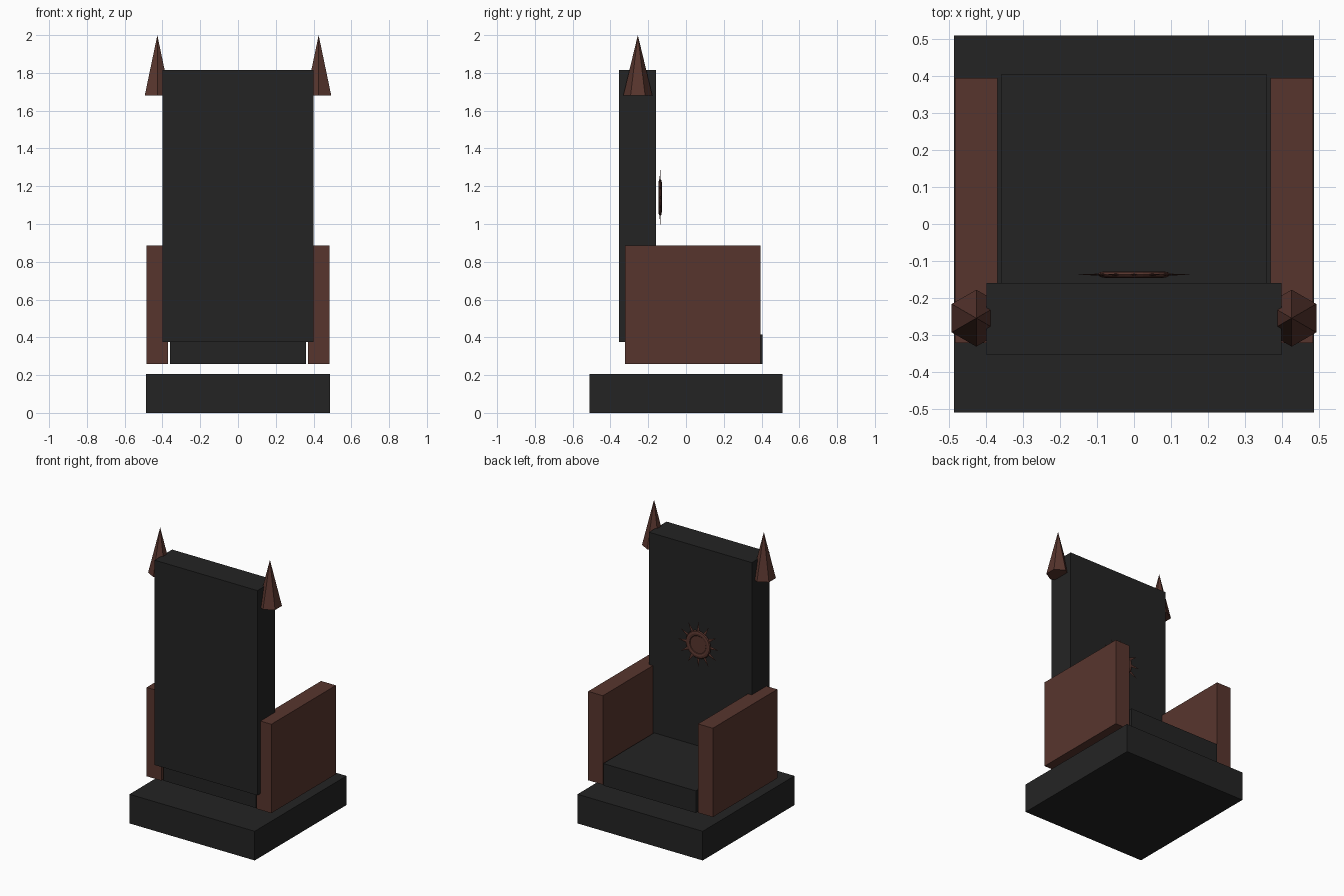
import bpy, math
from mathutils import Matrix

if "Cube" in bpy.data.objects:
    bpy.data.objects.remove(bpy.data.objects["Cube"])


def material(name, rgb):
    m = bpy.data.materials.new(name)
    m.diffuse_color = (*rgb, 1)
    m.use_nodes = True
    m.node_tree.nodes["Principled BSDF"].inputs["Base Color"].default_value = m.diffuse_color
    return m


BLACK = material("charcoal stone", (0.0175, 0.0175, 0.0175))
BROWN = material("dark red brown", (0.097, 0.036, 0.027))


def finish(name, mat):
    ob = bpy.context.object
    ob.name = name
    ob.data.materials.append(mat)
    return ob


def box(name, x, y, z, mat):
    """Box from (min, max) pairs on each axis."""
    bpy.ops.mesh.primitive_cube_add(size=1)
    ob = finish(name, mat)
    ob.data.transform(
        Matrix.Translation([(a + b) / 2 for a, b in (x, y, z)])
        @ Matrix.Diagonal([b - a for a, b in (x, y, z)] + [1]))
    return ob


# Plinth, seat and tall back
box("plinth", (-0.487, 0.487), (-0.51, 0.51), (0, 0.205), BLACK)
box("seat", (-0.36, 0.36), (-0.315, 0.405), (0.26, 0.415), BLACK)
box("backrest", (-0.4, 0.4), (-0.355, -0.16), (0.375, 1.815), BLACK)

# Arm panels and six-sided corner spikes
for side, s in (("left", -1), ("right", 1)):
    box(side + "_arm", sorted((s * 0.37, s * 0.485)), (-0.322, 0.395), (0.26, 0.885), BROWN)
    bpy.ops.mesh.primitive_cone_add(vertices=6, radius1=0.077, radius2=0, depth=0.32,
                                    location=(s * 0.427, -0.255, 1.84))
    finish(side + "_spike", BROWN)

# Sun emblem: flattened ring, thin centre disc and pointed rays
EY, EZ = -0.137, 1.141
bpy.ops.mesh.primitive_torus_add(major_radius=0.078, minor_radius=0.02,
                                 major_segments=24, minor_segments=8,
                                 location=(0, EY, EZ), rotation=(math.pi / 2, 0, 0))
finish("emblem_ring", BROWN).scale = (1, 1, 0.45)
bpy.ops.mesh.primitive_cylinder_add(vertices=24, radius=0.062, depth=0.006,
                                    location=(0, EY, EZ), rotation=(math.pi / 2, 0, 0))
finish("emblem_disc", BROWN)
for i in range(12):
    bpy.ops.mesh.primitive_cone_add(vertices=4, radius1=0.012, radius2=0, depth=0.07)
    ray = finish(f"emblem_ray_{i + 1}", BROWN)
    ray.data.transform(Matrix.Translation((0, EY, EZ))
                       @ Matrix.Rotation(i * math.tau / 12, 4, 'Y')
                       @ Matrix.Translation((0, 0, 0.125))
                       @ Matrix.Diagonal((1, 0.25, 1, 1)))
